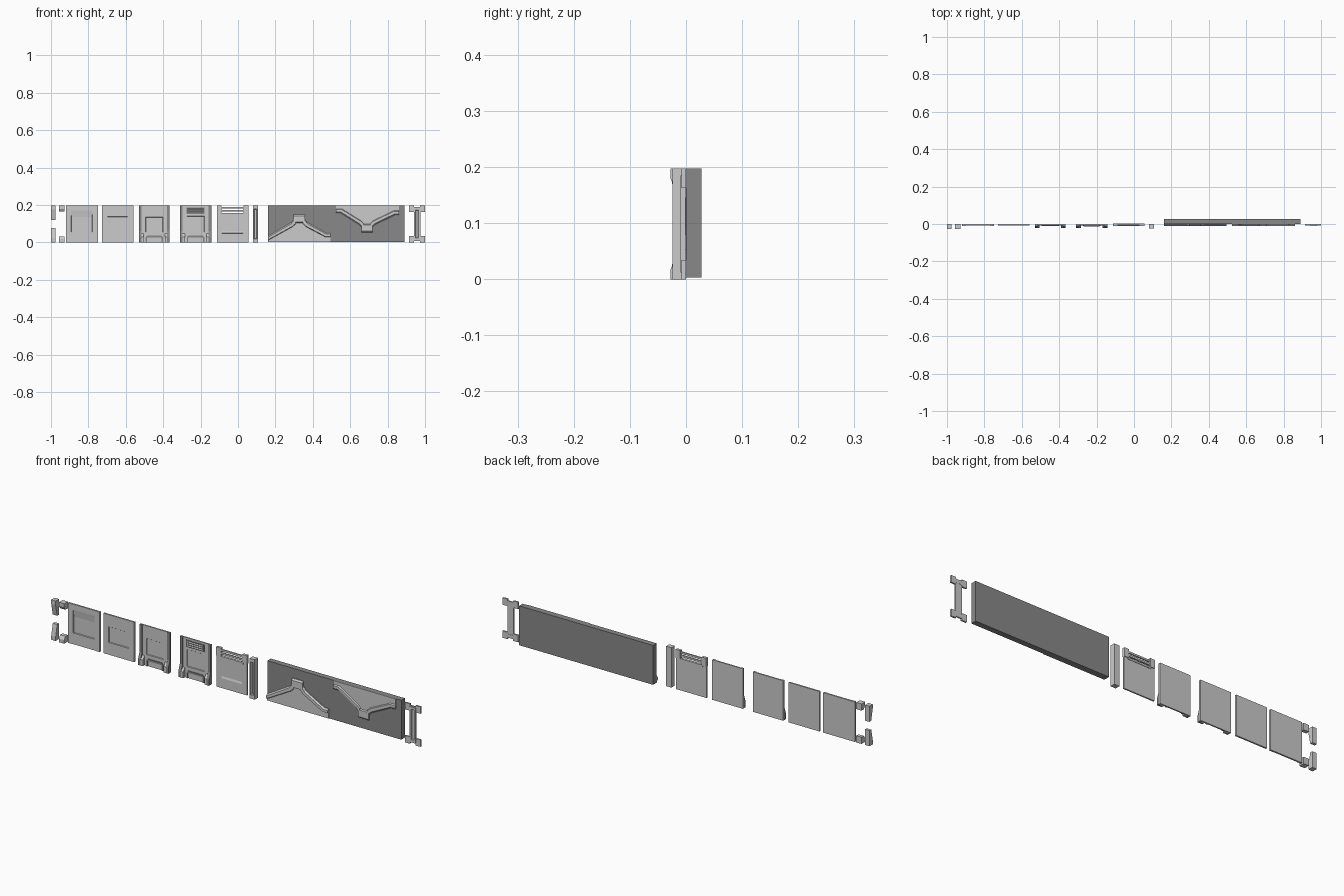
import bpy, bmesh

if "Cube" in bpy.data.objects:
    bpy.data.objects.remove(bpy.data.objects["Cube"])

H = 0.197


def grey(name, v):
    m = bpy.data.materials.new(name)
    m.diffuse_color = (v, v, v, 1)
    m.use_nodes = True
    m.node_tree.nodes["Principled BSDF"].inputs["Base Color"].default_value = m.diffuse_color
    return m


LIGHT, DARK = grey("light_metal", 0.58), grey("dark_metal", 0.25)


def loft(name, loops, mat=LIGHT):
    """Skin a series of closed loops of equal length and cap both ends."""
    bm = bmesh.new()
    rings = [[bm.verts.new(p) for p in loop] for loop in loops]
    n = len(rings[0])
    for a, b in zip(rings, rings[1:]):
        for i in range(n):
            bm.faces.new((a[i], a[(i + 1) % n], b[(i + 1) % n], b[i]))
    bm.faces.new(rings[0])
    bm.faces.new(rings[-1])
    bmesh.ops.recalc_face_normals(bm, faces=bm.faces)
    me = bpy.data.meshes.new(name)
    bm.to_mesh(me)
    bm.free()
    me.materials.append(mat)
    ob = bpy.data.objects.new(name, me)
    bpy.context.collection.objects.link(ob)
    return ob


def rect(x0, x1, z0, z1, y):
    return [(x0, y, z0), (x1, y, z0), (x1, y, z1), (x0, y, z1)]


def box(name, x0, x1, y0, y1, z0, z1, mat=LIGHT):
    return loft(name, [rect(x0, x1, z0, z1, y1), rect(x0, x1, z0, z1, y0)], mat)


def at(pts, y):
    return [(x, y, z) for x, z in pts]


def plate(name, pts, y0, y1, mat=LIGHT):
    """Extrude an x-z outline along y."""
    return loft(name, [at(pts, y1), at(pts, y0)], mat)


def side(name, x0, x1, pts, mat=LIGHT):
    """Extrude a y-z outline along x."""
    return loft(name, [[(x, y, z) for y, z in pts] for x in (x0, x1)], mat)


def recessed(name, outer, inner, y0, y1, depth, slope=0.002, top=None, mat=LIGHT):
    """Plate with a recess in its front; the top wall may be a long ramp."""
    a, b, c, d = inner
    top = slope if top is None else top
    return loft(name, [rect(*outer, y1), rect(*outer, y0), rect(*inner, y0),
                       rect(a + slope, b - slope, c + slope, d - top, y0 + depth)], mat)


# Tapered end brackets and small corner blocks, mirrored top to bottom
for tag, f in (("lower", lambda z: z), ("upper", lambda z: H - z)):
    side(f"end_bracket_{tag}", -1.0, -0.976,
         [(y, f(z)) for y, z in [(0, 0), (-0.026, 0), (-0.026, 0.02), (-0.014, 0.077), (0, 0.077)]])
    side(f"corner_block_{tag}", -0.957, -0.928,
         [(y, f(z)) for y, z in [(0, 0), (-0.0275, 0), (-0.0275, 0.018), (-0.018, 0.033), (0, 0.033)]])

# Plain wall panels with ramped recesses
recessed("wall_panel_wide_recess", (-0.92, -0.748, 0, H), (-0.893, -0.778, 0.055, 0.17),
         -0.008, 0, 0.004, top=0.035)
for x in (-0.92, -0.770):
    box("wall_panel_edge_strip", x, x + 0.022, -0.0095, -0.007, 0, H)
recessed("wall_panel_small_recess", (-0.728, -0.56, 0, H), (-0.699, -0.59, 0.06, 0.138),
         -0.008, 0, 0.003)


def footed_panel(tag, x0, x1, recess_top):
    # Panel with side rails, flared feet and a raised arch at the base
    recessed(f"{tag}_body", (x0, x1, 0, H), (x0 + 0.036, x1 - 0.036, 0.055, recess_top),
             -0.007, 0, 0.003)
    foot = [(-0.005, 0), (-0.021, 0), (-0.021, 0.03), (-0.010, 0.06)]
    rail = foot + [(-0.010, H), (-0.005, H)]
    for side_tag, a, s in (("left", x0, 1), ("right", x1, -1)):
        side(f"{tag}_rail_{side_tag}", a, a + s * 0.014, rail, DARK)
        side(f"{tag}_foot_{side_tag}", a + s * 0.013, a + s * 0.026, foot[:-1] + [(-0.005, 0.05)])
    a, b = x0 + 0.036, x1 - 0.036
    arch = [(a, 0), (a, 0.028), (a + 0.008, 0.037), (b - 0.008, 0.037), (b, 0.028), (b, 0),
            (b - 0.007, 0), (b - 0.007, 0.027), (a + 0.007, 0.027), (a + 0.007, 0)]
    plate(f"{tag}_arch", arch, -0.011, -0.005, DARK)


footed_panel("footed_panel", -0.53, -0.365, 0.135)
footed_panel("vent_panel", -0.31, -0.143, 0.14)

# Vent louvres on the second footed panel
box("vent_frame", -0.276, -0.178, -0.009, -0.005, 0.152, 0.187, DARK)
for i in range(3):
    z = 0.156 + i * 0.010
    side("vent_louvre", -0.270, -0.184,
         [(-0.008, z), (-0.014, z), (-0.014, z + 0.003), (-0.008, z + 0.007)])

# Notched panel with rails across its open top
x0, x1 = -0.112, 0.055
plate("notched_panel", [(x0, 0), (x1, 0), (x1, H), (x1 - 0.025, H), (x1 - 0.025, 0.155),
                        (x0 + 0.025, 0.155), (x0 + 0.025, H), (x0, H)], -0.007, 0)
for x in (x0, x1 - 0.025):
    box("notch_cheek", x, x + 0.025, -0.010, 0.003, 0.155, H)
for z in (0.165, 0.181):
    box("notch_rail", x0 + 0.02, x1 - 0.02, -0.008, -0.001, z, z + 0.009)
box("notch_sill", x0 + 0.02, x1 - 0.02, -0.010, 0.002, 0.148, 0.157)
side("panel_lip", -0.085, 0.028, [(-0.006, 0.048), (-0.010, 0.050), (-0.006, 0.062)])

# Slotted post with full-depth ends
recessed("slotted_post", (0.08, 0.108, 0, H), (0.086, 0.102, 0.018, 0.18),
         -0.0245, 0, 0.010, 0.003)

# Long wall slab
box("long_slab", 0.16, 0.89, 0, 0.0275, 0.003, H, DARK)


def relief(tag, ridge, inner, base):
    # Raised field with a sloped trim band following its ridge
    s = 1 if base < 0.1 else -1
    xa, xb = ridge[0][0], ridge[-1][0]
    plate(f"{tag}_field", ridge + [(xb, base), (xa, base)], -0.003, 0.001)
    top = [(x, z - s * 0.008) for x, z in ridge] + [(x, z + s * 0.004) for x, z in inner[::-1]]
    loft(f"{tag}_trim", [at(ridge + inner[::-1], -0.002), at(top, -0.0095)])


# Peaked relief, and a second one hanging inverted
relief("lower_relief",
       [(0.16, 0.035), (0.285, 0.108), (0.298, 0.125), (0.298, 0.150),
        (0.358, 0.150), (0.358, 0.125), (0.371, 0.108), (0.472, 0.052), (0.495, 0.052)],
       [(0.16, 0.010), (0.292, 0.083), (0.308, 0.098), (0.308, 0.104),
        (0.348, 0.104), (0.348, 0.098), (0.364, 0.083), (0.467, 0.028), (0.495, 0.028)], 0.003)
relief("upper_relief",
       [(0.525, 0.155), (0.55, 0.155), (0.650, 0.092), (0.661, 0.080), (0.661, 0.052),
        (0.718, 0.052), (0.718, 0.080), (0.730, 0.092), (0.838, 0.145), (0.862, 0.145)],
       [(0.525, 0.180), (0.555, 0.180), (0.657, 0.117), (0.670, 0.104), (0.670, 0.098),
        (0.709, 0.098), (0.709, 0.104), (0.723, 0.117), (0.833, 0.170), (0.862, 0.170)], H)

# H-shaped bracket: grooved column with tabs at all four corners
recessed("h_column", (0.941, 0.975, 0.012, 0.185), (0.950, 0.966, 0.024, 0.173),
         -0.010, -0.001, 0.005, 0.003)
for z0, z1 in ((0, 0.034), (0.163, H)):
    box("h_tab_left", 0.915, 0.942, -0.008, 0, z0, z1)
    box("h_tab_right", 0.973, 1.0, -0.008, 0, z0, z1)
    box("h_tab_bridge", 0.938, 0.977, -0.007, 0, z0 + 0.008, z1 - 0.008)
